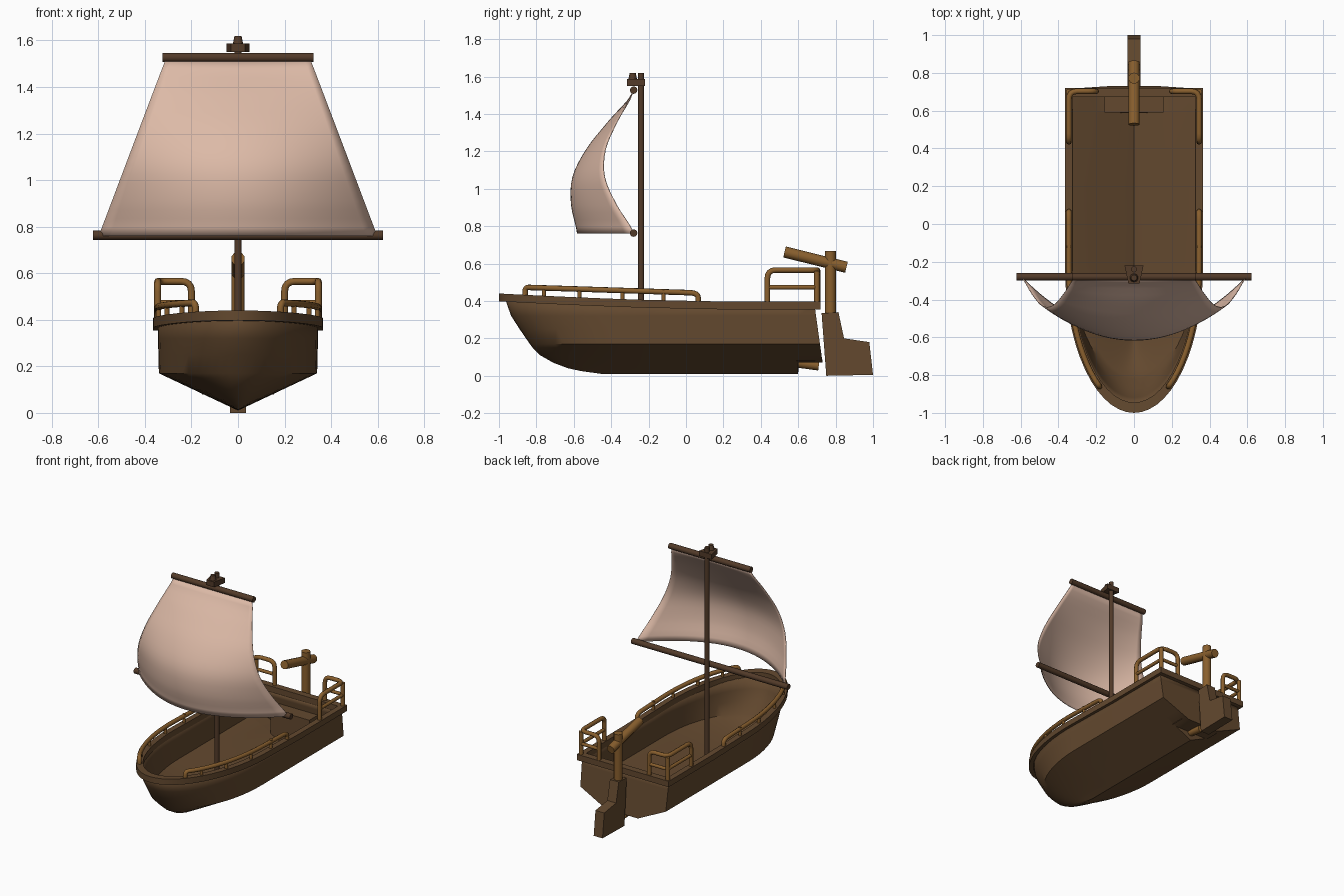
import bpy, bmesh, math
from mathutils import Vector

if "Cube" in bpy.data.objects:
    bpy.data.objects.remove(bpy.data.objects["Cube"])


def mat(name, c):
    m = bpy.data.materials.new(name)
    m.diffuse_color = (*c, 1)
    m.use_nodes = True
    m.node_tree.nodes["Principled BSDF"].inputs["Base Color"].default_value = m.diffuse_color
    return m


BROWN = mat("hull brown", (0.125, 0.066, 0.028))
DARK = mat("spar brown", (0.085, 0.043, 0.022))
GOLD = mat("golden wood", (0.25, 0.115, 0.027))
CLOTH = mat("sail cloth", (0.72, 0.49, 0.385))


def finish(ob, m, angle=35):
    ob.data.materials.clear()
    ob.data.materials.append(m)
    bpy.ops.object.select_all(action='DESELECT')
    ob.select_set(True)
    bpy.context.view_layer.objects.active = ob
    bpy.ops.object.shade_smooth_by_angle(angle=math.radians(angle))
    return ob


def mesh(name, verts, faces, m, angle=35):
    bm = bmesh.new()
    vs = [bm.verts.new(v) for v in verts]
    for f in faces:
        bm.faces.new([vs[i] for i in f])
    bmesh.ops.remove_doubles(bm, verts=bm.verts, dist=1e-5)
    bmesh.ops.dissolve_degenerate(bm, edges=bm.edges, dist=1e-6)
    bmesh.ops.recalc_face_normals(bm, faces=bm.faces)
    me = bpy.data.meshes.new(name)
    bm.to_mesh(me)
    bm.free()
    ob = bpy.data.objects.new(name, me)
    bpy.context.collection.objects.link(ob)
    return finish(ob, m, angle)


def prism(name, poly, axis, lo, hi, m):
    """Extrude a 2D polygon along x (poly = y,z) or z (poly = x,y)."""
    put = (lambda p, t: (t, *p)) if axis == 'x' else (lambda p, t: (*p, t))
    n = len(poly)
    vs = [put(p, lo) for p in poly] + [put(p, hi) for p in poly]
    fs = [(i, (i + 1) % n, n + (i + 1) % n, n + i) for i in range(n)]
    return mesh(name, vs, fs + [tuple(range(n)), tuple(range(n, 2 * n))], m, 20)


def rod(name, a, b, r, m, sides=12, r2=None):
    a, b = Vector(a), Vector(b)
    d = b - a
    bpy.ops.mesh.primitive_cone_add(vertices=sides, radius1=r, radius2=r2 or r,
                                    depth=d.length, location=(a + b) / 2)
    ob = bpy.context.object
    ob.rotation_euler = d.to_track_quat('Z', 'Y').to_euler()
    ob.name = name
    return finish(ob, m, 50)


def tube(name, pts, r, m, corner=0.045):
    """Round pipe along a path, with sharp corners rounded off."""
    pts = [Vector(p) for p in pts]
    path = [pts[0]]
    for p, q, s in zip(pts, pts[1:], pts[2:]):
        u, v = p - q, s - q
        if u.angle(v) > 2.4:
            path.append(q)
            continue
        a = q + u.normalized() * min(corner, u.length * .45)
        b = q + v.normalized() * min(corner, v.length * .45)
        path += [a.lerp(q, t).lerp(q.lerp(b, t), t) for t in (0, .25, .5, .75, 1)]
    path.append(pts[-1])
    cu = bpy.data.curves.new(name, 'CURVE')
    cu.dimensions, cu.bevel_depth = '3D', r
    cu.bevel_resolution, cu.use_fill_caps = 2, True
    sp = cu.splines.new('POLY')
    sp.points.add(len(path) - 1)
    for pt, co in zip(sp.points, path):
        pt.co = (*co, 1)
    ob = bpy.data.objects.new(name, cu)
    bpy.context.collection.objects.link(ob)
    bpy.ops.object.select_all(action='DESELECT')
    ob.select_set(True)
    bpy.context.view_layer.objects.active = ob
    bpy.ops.object.convert(target='MESH')
    return finish(bpy.context.object, m, 50)


def sheer(y):
    return 0.397 + 0.043 * max(0, (0.2 - y) / 1.2) ** 1.5


def outline(w, bow, stern, extra=(0.2,), n=14):
    """Plan shape: elliptical bow and straight sides, left stern to right stern."""
    end = -0.22
    half = [(w * math.sin(i / n * math.pi / 2), end - (end - bow) * math.cos(i / n * math.pi / 2))
            for i in range(n + 1)]
    half += [(w, y) for y in extra] + [(w, stern)]
    return [(-x, y) for x, y in half[:0:-1]] + half


# Hull shell: waterlines stacked from the keel, notched under the stern
rows = [(.01, -.45), (.025, -.56), (.04, -.63), (.07, -.71), (.11, -.78), (.15, -.82),
        (.17, -.835), (.25, -.89), (.32, -.935), (None, -.97)]
verts, faces = [], []
for z, bow in rows:
    zz = z or .375
    w = .34 * (zz - .01) / .16 if zz < .17 else .34 + .005 * (zz - .17) / .2
    stern = .74 - .14 * max(zz, .07)
    for x, y in outline(w, bow, stern, (.2, .6, .601)):
        h = z or sheer(y) - .02
        verts.append((x, y, max(h, .07) if y > .6005 else h))
c = len(verts) // len(rows)
for j in range(len(rows) - 1):
    for i in range(c):
        k = (i + 1) % c     # the wrap-around column is the transom
        faces.append((j * c + i, j * c + k, (j + 1) * c + k, (j + 1) * c + i))
hull = mesh("hull", verts, faces, BROWN, 40)
mid = Vector((0, 0, .25))
if sum((p.center - mid).dot(p.normal) * p.area for p in hull.data.polygons) < 0:
    hull.data.flip_normals()
sol = hull.modifiers.new("thickness", 'SOLIDIFY')
sol.thickness, sol.offset = .018, -1

# Gunwale: rectangular band round the top of the hull
outer, inner = outline(.366, -1, .72), outline(.325, -.945, .672)
n = len(outer)
verts, faces = [], []
for ring, dz in ((outer, 0), (outer, -.042), (inner, -.042), (inner, 0)):
    verts += [(x, y, sheer(y) + dz) for x, y in ring]
for k in range(4):
    for i in range(n):
        i2, k2 = (i + 1) % n, (k + 1) % 4
        faces.append((k * n + i, k * n + i2, k2 * n + i2, k2 * n + i))
mesh("gunwale", verts, faces, BROWN)

# Stern box inside the hull
prism("stern_box", [(-.155, .59), (.155, .59), (.155, .69), (-.155, .69)], 'z', .08, .28, BROWN)

# Side rails with posts, and stern rails
for s, side in ((-1, "left"), (1, "right")):
    pts = []
    for i in range(13):
        a = math.radians(32 + 58 * i / 12)
        pts.append((s * .345 * math.sin(a), -.22 - .755 * math.cos(a)))
    pts.append((s * .345, .065))
    path = [(x, y, .473 - .03 * (y + .86) / .92) for x, y in pts]
    path = [(*pts[0], .41)] + path + [(*pts[-1], .385)]
    tube(side + "_side_rail", path, .015, GOLD)
    for y in (-.76, -.57, -.34, -.12):
        x = .345 * math.sqrt(1 - (min(y + .22, 0) / .755) ** 2)
        rod(side + "_rail_post", (s * x, y, .39), (s * x, y, .465), .011, GOLD, 10)
    x = s * .345
    tube(side + "_stern_rail", [(x, .435, .38), (x, .435, .565), (x, .703, .565),
                                (s * .2, .703, .565), (s * .2, .703, .38)], .015, GOLD)
    tube(side + "_stern_mid_rail", [(x, .435, .473), (x, .703, .473), (s * .2, .703, .473)],
         .012, GOLD, .02)
    rod(side + "_stern_post", (x, .7, .38), (x, .7, .56), .015, GOLD)

# Mast, yards and masthead fitting
rod("mast", (0, -.24, .02), (0, -.24, 1.62), .016, DARK)
rod("upper_yard", (-.325, -.28, 1.527), (.325, -.28, 1.527), .02, DARK)
rod("lower_yard", (-.622, -.28, .763), (.622, -.28, .763), .02, DARK)
prism("masthead_block", [(-.03, -.315), (.03, -.315), (.05, -.22), (-.05, -.22)],
      'z', 1.55, 1.587, DARK)
rod("masthead_peg", (0, -.285, 1.58), (0, -.285, 1.62), .024, DARK, 10, .016)


# Sail: bellied grid; edge and centre profiles give the depth at each height
def sample(prof, t):
    """Catmull-Rom through evenly spaced values."""
    k = min(int(t * (len(prof) - 1)), len(prof) - 2)
    f = t * (len(prof) - 1) - k
    p = [prof[max(0, min(len(prof) - 1, k + d))] for d in (-1, 0, 1, 2)]
    return p[1] + .5 * f * (p[2] - p[0] + f * (2 * p[0] - 5 * p[1] + 4 * p[2] - p[3]
                            + f * (3 * (p[1] - p[2]) + p[3] - p[0])))


edge = [-.28, -.37, -.435, -.43, -.365, -.285]        # foot to head
centre = [-.58, -.612, -.605, -.53, -.41, -.285]
U, V = 24, 20
verts = []
for j in range(V + 1):
    t = j / V
    e, m = sample(edge, t), sample(centre, t)
    for i in range(U + 1):
        u = 2 * i / U - 1
        verts.append((u * (.597 - .285 * t), e + (m - e) * (1 - u * u), .76 + .755 * t))
faces = [(j * (U + 1) + i, j * (U + 1) + i + 1, (j + 1) * (U + 1) + i + 1, (j + 1) * (U + 1) + i)
         for j in range(V) for i in range(U)]
sail = mesh("sail", verts, faces, CLOTH, 60)
sol = sail.modifiers.new("thickness", 'SOLIDIFY')
sol.thickness, sol.offset = .005, 0

# Rudder, its post and tiller, and the shaft under the stern
prism("rudder", [(.725, .335), (.815, .34), (.845, .2), (.98, .18), (1, .005), (.75, 0)],
      'x', -.035, .035, BROWN)
rod("rudder_post", (0, .772, .32), (0, .772, .668), .03, GOLD, 10)
rod("tiller", (0, .527, .662), (0, .858, .58), .03, GOLD, 10)
rod("shaft", (0, .6, .068), (0, .71, .053), .025, GOLD, 10)
